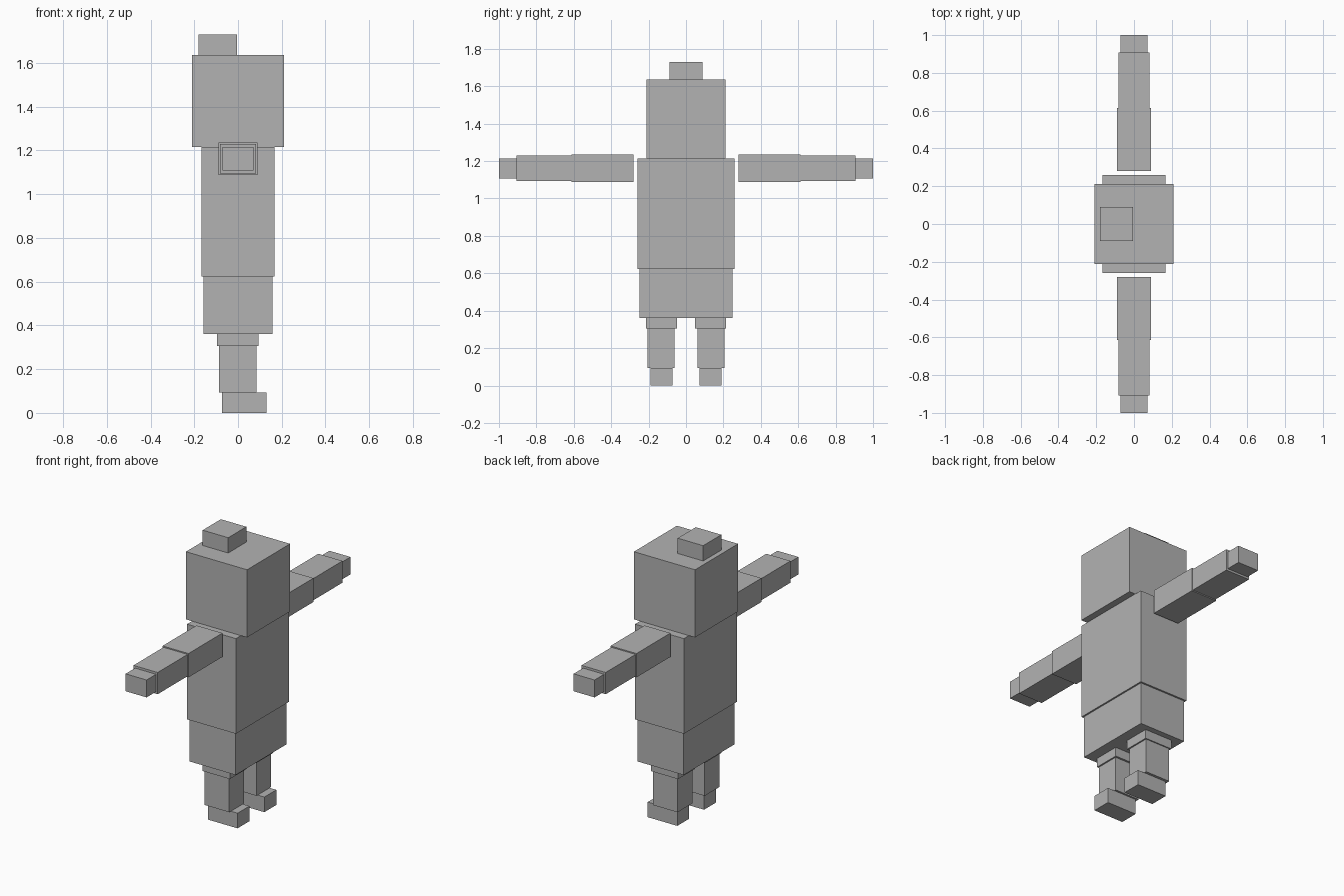
import bpy

if "Cube" in bpy.data.objects:
    bpy.data.objects.remove(bpy.data.objects["Cube"])

# One flat colour for the whole figure
grey = bpy.data.materials.new("plain grey")
grey.diffuse_color = (0.45, 0.45, 0.45, 1)
grey.use_nodes = True
grey.node_tree.nodes["Principled BSDF"].inputs["Base Color"].default_value = grey.diffuse_color


def box(name, x, y, z):
    """Box from (min, max) ranges along each axis."""
    bpy.ops.mesh.primitive_cube_add(
        size=1, location=[(a + b) / 2 for a, b in (x, y, z)])
    ob = bpy.context.object
    ob.name = name
    ob.scale = [b - a for a, b in (x, y, z)]
    bpy.ops.object.transform_apply(location=False, rotation=False, scale=True)
    ob.data.materials.append(grey)


def pair(name, x, y, z):
    """Matching boxes on both sides of the body."""
    box("left_" + name, x, y, z)
    box("right_" + name, x, (-y[1], -y[0]), z)


# Head and topknot
box("topknot", (-0.18, -0.005), (-0.089, 0.089), (1.635, 1.73))
box("head", (-0.21, 0.21), (-0.211, 0.211), (1.215, 1.635))

# Body
box("torso", (-0.168, 0.168), (-0.26, 0.26), (0.624, 1.215))
box("hips", (-0.158, 0.158), (-0.249, 0.249), (0.361, 0.624))

# Outstretched arms
pair("upper_arm", (-0.089, 0.089), (0.28, 0.613), (1.088, 1.236))
pair("forearm", (-0.083, 0.083), (0.613, 0.907), (1.094, 1.229))
pair("hand", (-0.072, 0.072), (0.907, 1.0), (1.107, 1.215))

# Legs, with feet pointing along +x
pair("thigh", (-0.095, 0.093), (0.049, 0.213), (0.305, 0.361))
pair("shin", (-0.086, 0.084), (0.061, 0.206), (0.094, 0.305))
pair("foot", (-0.073, 0.13), (0.073, 0.19), (0.0, 0.094))
